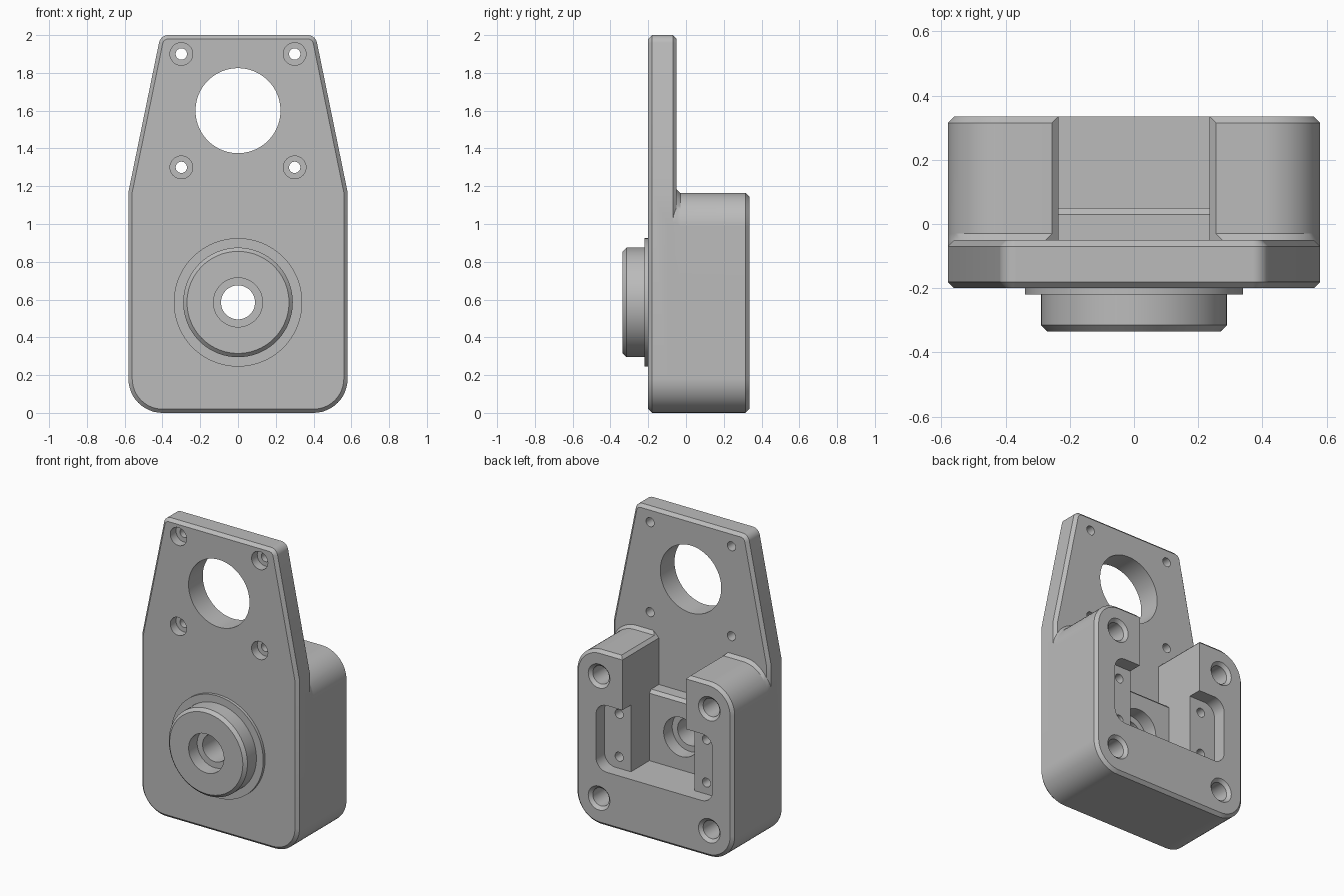
import bpy, bmesh, math
from mathutils import Vector

default = bpy.data.objects.get("Cube")
if default:
    bpy.data.objects.remove(default)

grey = bpy.data.materials.new("machined grey")
grey.use_nodes = True
grey.diffuse_color = (0.5, 0.5, 0.5, 1)
grey.node_tree.nodes["Principled BSDF"].inputs["Base Color"].default_value = (0.5, 0.5, 0.5, 1)


def outline(corners, inset=0.0, steps=12):
    """Counter-clockwise polygon with rounded corners (u, v, radius), shrunk by inset."""
    pts = []
    for i, (u, v, r) in enumerate(corners):
        p = Vector((u, v))
        d1 = (p - Vector(corners[i - 1][:2])).normalized()
        d2 = (Vector(corners[(i + 1) % len(corners)][:2]) - p).normalized()
        n1, n2 = Vector((-d1.y, d1.x)), Vector((-d2.y, d2.x))
        miter = (n1 + n2) / (1 + n1.dot(n2))
        if r <= inset:
            pts.append(p + miter * inset)
            continue
        center, rad = p + miter * r, r - inset
        start = math.atan2(-n1.y, -n1.x)
        sweep = math.atan2(n1.x * n2.y - n1.y * n2.x, n1.dot(n2))
        for k in range(steps + 1):
            a = start + sweep * k / steps
            pts.append(center + rad * Vector((math.cos(a), math.sin(a))))
    return pts


def loft(name, sections, axis="y"):
    """Closed solid through matching outlines, each at a depth along the axis."""
    bm = bmesh.new()
    rings = []
    for depth, pts in sections:
        rings.append([bm.verts.new((p[0], depth, p[1]) if axis == "y" else (depth, p[0], p[1]))
                      for p in pts])
    count = len(rings[0])
    for a, b in zip(rings, rings[1:]):
        for i in range(count):
            j = (i + 1) % count
            bm.faces.new((a[i], a[j], b[j], b[i]))
    bm.faces.new(rings[0])
    bm.faces.new(rings[-1][::-1])
    bmesh.ops.recalc_face_normals(bm, faces=bm.faces)
    mesh = bpy.data.meshes.new(name)
    bm.to_mesh(mesh)
    bm.free()
    mesh.materials.append(grey)
    obj = bpy.data.objects.new(name, mesh)
    bpy.context.collection.objects.link(obj)
    return obj


def turned(name, x, z, profile, sides=64):
    """Round solid along y from (depth, radius) pairs."""
    ring = [2 * math.pi * k / sides for k in range(sides)]
    return loft(name, [(y, [(x + r * math.cos(a), z + r * math.sin(a)) for a in ring])
                       for y, r in profile])


def combine(target, tool, operation):
    mod = target.modifiers.new(operation, "BOOLEAN")
    mod.operation, mod.object, mod.solver = operation, tool, "EXACT"
    bpy.ops.object.select_all(action="DESELECT")
    bpy.context.view_layer.objects.active = target
    target.select_set(True)
    bpy.ops.object.modifier_apply(modifier=mod.name)
    bpy.data.objects.remove(tool)


def rounded_box(half, bottom, top, r):
    return [(-half, bottom, r), (half, bottom, r), (half, top, r), (-half, top, r)]


MID = 0.585          # height of the bore and centre of the housing
W, R, C = 0.58, 0.18, 0.02   # half width, corner radius, chamfer

# Tapered mounting plate, chamfered on both rims
plate = [(-W, 0, R), (W, 0, R), (W, 1.17, 0), (0.41, 2, 0.05), (-0.41, 2, 0.05), (-W, 1.17, 0)]
bracket = loft("bearing_bracket", [(-0.2, outline(plate, C)), (-0.18, outline(plate)),
                                   (-0.07, outline(plate)), (-0.05, outline(plate, C))])

# Housing block with a flared joint at the plate and a chamfered back rim
block = rounded_box(W, 0, 1.165, R)
flare = rounded_box(W, 0, 1.185, R)
combine(bracket, loft("housing", [(-0.1, outline(flare)), (-0.05, outline(flare)),
                                  (-0.03, outline(block)), (0.315, outline(block)),
                                  (0.335, outline(block, C))]), "UNION")

# Stepped round boss on the front
combine(bracket, turned("front_boss", 0, MID, [(-0.335, 0.27), (-0.315, 0.29), (-0.22, 0.29),
                                               (-0.22, 0.34), (-0.15, 0.34)], 96), "UNION")

# Open slot with a raised pad left around the bore
slot = [(0.05, 0.365), (0.5, 0.365), (0.5, 1.3), (-0.05, 1.3),
        (-0.05, 0.835), (0.03, 0.835), (0.05, 0.815)]
combine(bracket, loft("slot_cutter", [(-0.235, slot), (0.235, slot)], "x"), "DIFFERENCE")

# Chamfer along the slot's top edges
wedge = [(-0.235, 1.145), (0.235, 1.145), (0.335, 1.245), (-0.335, 1.245)]
combine(bracket, loft("slot_chamfer_cutter", [(-0.05, wedge), (0.5, wedge)]), "DIFFERENCE")

# Wide shallow pocket in the back
pocket = outline(rounded_box(0.43, 0.365, 0.81, 0.08))
combine(bracket, loft("pocket_cutter", [(0.245, pocket), (0.5, pocket)]), "DIFFERENCE")

# Shaft bore, counterbored at both ends
combine(bracket, turned("bore_cutter", 0, MID, [(-0.5, 0.13), (-0.245, 0.13), (-0.245, 0.09),
                                                (-0.04, 0.09), (-0.04, 0.13), (0.2, 0.13)]),
        "DIFFERENCE")

# Large plate opening
combine(bracket, turned("opening_cutter", 0, 1.6, [(-0.5, 0.225), (0.1, 0.225)], 96), "DIFFERENCE")

# Screw holes in the plate, housing and pocket
for side in (-1, 1):
    for level in (-1, 1):
        combine(bracket, turned("plate_hole_cutter", side * 0.3, 1.6 + level * 0.3,
                                [(-0.5, 0.06), (-0.14, 0.06), (-0.14, 0.03), (0.0, 0.03)], 32),
                "DIFFERENCE")
        combine(bracket, turned("housing_hole_cutter", side * 0.407, MID + level * 0.407,
                                [(0.03, 0.06), (0.315, 0.06), (0.335, 0.08), (0.4, 0.08)], 32),
                "DIFFERENCE")
        combine(bracket, turned("pocket_hole_cutter", side * 0.322, MID + level * 0.143,
                                [(0.08, 0.03), (0.3, 0.03)], 24), "DIFFERENCE")

# Smooth curves, crisp edges
bpy.ops.object.select_all(action="DESELECT")
bracket.select_set(True)
bpy.context.view_layer.objects.active = bracket
bpy.ops.object.shade_smooth_by_angle(angle=math.radians(25))
weighted = bracket.modifiers.new("weighted normals", "WEIGHTED_NORMAL")
weighted.keep_sharp = True
